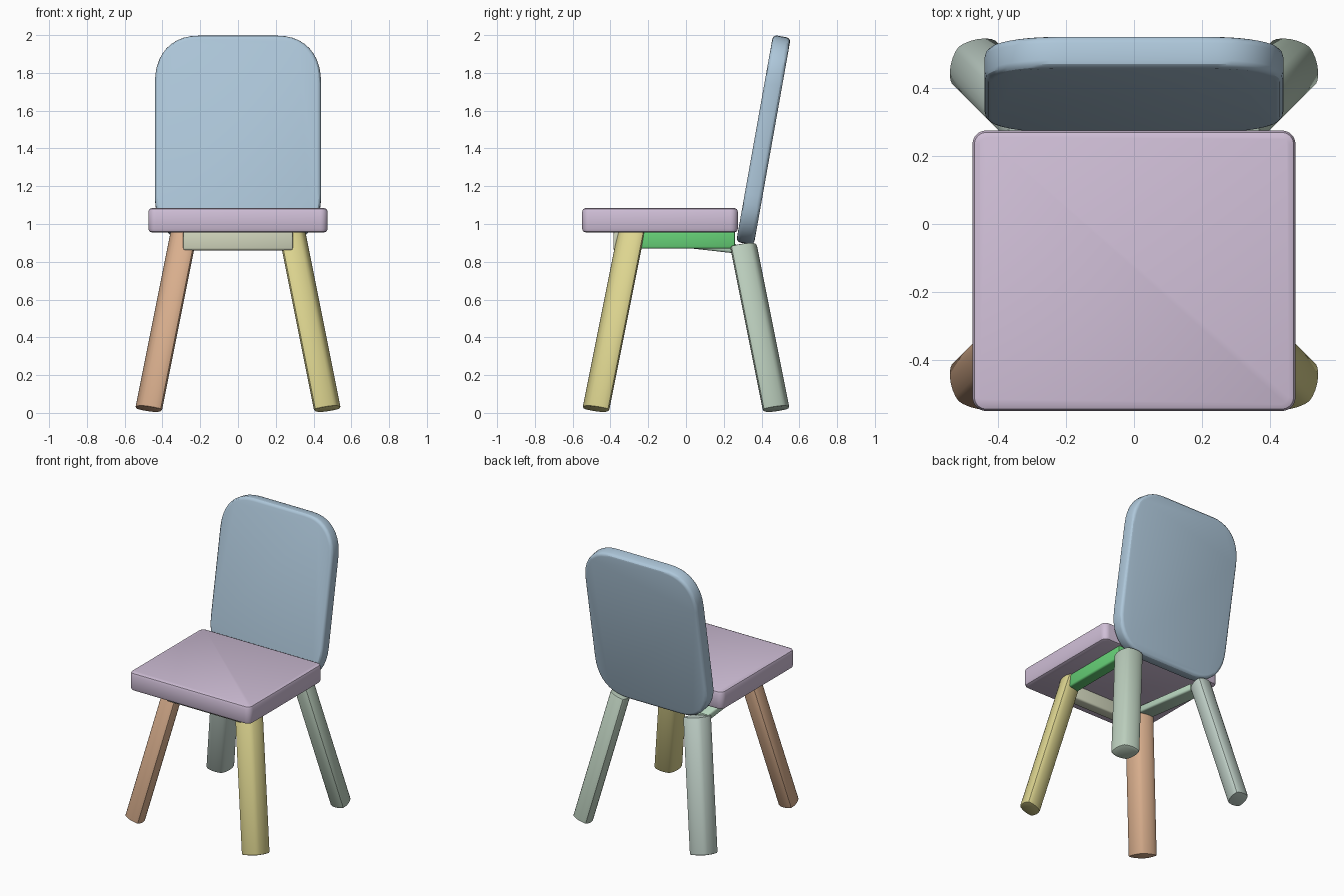
import bpy, bmesh, math
from mathutils import Matrix, Vector

if "Cube" in bpy.data.objects:
    bpy.data.objects.remove(bpy.data.objects["Cube"])


def rounded(w, h, cx, cy, p=2.0, n=6):
    """Rectangle outline with superelliptic corners of size cx by cy."""
    pts = []
    for q in range(4):
        for i in range(n + 1):
            t = math.pi / 2 * (q + i / n)
            c, s = math.cos(t), math.sin(t)
            sx = 1 if q in (0, 3) else -1
            sy = 1 if q in (0, 1) else -1
            pt = (sx * (w / 2 - cx + cx * abs(c) ** (2 / p)),
                  sy * (h / 2 - cy + cy * abs(s) ** (2 / p)))
            if all(math.dist(pt, o) > 1e-4 for o in pts):
                pts.append(pt)
    return pts


def prism(name, outline, z0, z1, matrix, color, bevel=0.01, segments=2):
    """Extrude an outline along local z and soften its end edges."""
    bm = bmesh.new()
    face = bm.faces.new([bm.verts.new((x, y, z0)) for x, y in outline])
    ext = bmesh.ops.extrude_face_region(bm, geom=[face], use_keep_orig=True)
    top = [v for v in ext["geom"] if isinstance(v, bmesh.types.BMVert)]
    bmesh.ops.translate(bm, verts=top, vec=(0, 0, z1 - z0))
    bmesh.ops.recalc_face_normals(bm, faces=bm.faces)
    rims = [e for e in bm.edges if abs(e.verts[0].co.z - e.verts[1].co.z) < 1e-6]
    bmesh.ops.bevel(bm, geom=rims, offset=bevel, segments=segments,
                    profile=0.5, affect='EDGES', clamp_overlap=True)
    bm.transform(matrix)
    bmesh.ops.recalc_face_normals(bm, faces=bm.faces)
    mesh = bpy.data.meshes.new(name)
    bm.to_mesh(mesh)
    bm.free()
    obj = bpy.data.objects.new(name, mesh)
    bpy.context.collection.objects.link(obj)
    mat = bpy.data.materials.new(name + "_paint")
    mat.diffuse_color = (*color, 1)
    mat.use_nodes = True
    mat.node_tree.nodes["Principled BSDF"].inputs["Base Color"].default_value = mat.diffuse_color
    mesh.materials.append(mat)
    bpy.ops.object.select_all(action='DESELECT')
    obj.select_set(True)
    bpy.context.view_layer.objects.active = obj
    bpy.ops.object.shade_smooth_by_angle(angle=math.radians(30))
    return obj


def frame(origin, x_axis, z_axis):
    """Matrix with local z along z_axis and local x near x_axis."""
    z = Vector(z_axis).normalized()
    y = z.cross(Vector(x_axis)).normalized()
    x = y.cross(z)
    m = Matrix((x, y, z)).transposed().to_4x4()
    return Matrix.Translation(origin) @ m


def rail(name, start, end, width, height, color):
    """Straight rail; width is horizontal, height is vertical."""
    a, b = Vector(start), Vector(end)
    d = b - a
    side = d.cross(Vector((0, 0, 1)))
    prism(name, rounded(width, height, 0.012, 0.012, n=3), 0, d.length,
          frame(a, side, d), color, 0.008)


# Seat
prism("seat", rounded(0.95, 0.825, 0.04, 0.04), 0.955, 1.085,
      Matrix.Translation((0, -0.1375, 0)), (0.63, 0.52, 0.68), 0.02)

# Backrest, leaning back
tilt = math.radians(10.1)
prism("backrest", rounded(0.88, 1.113, 0.24, 0.26, 2.3, 10), -0.0475, 0.0475,
      frame((0, 0.41, 1.445), (1, 0, 0), (0, -math.cos(tilt), math.sin(tilt))),
      (0.42, 0.57, 0.70), 0.022, 3)

# Splayed legs
section = rounded(0.18, 0.132, 0.09, 0.066, 1.5, 6)
legs = {
    "front_left_leg": (-1, -1, 0.965, (0.70, 0.43, 0.27)),
    "front_right_leg": (1, -1, 0.965, (0.73, 0.67, 0.28)),
    "back_left_leg": (-1, 1, 0.885, (0.55, 0.66, 0.60)),
    "back_right_leg": (1, 1, 0.885, (0.50, 0.62, 0.51)),
}
for name, (sx, sy, top, color) in legs.items():
    foot = Vector((sx * 0.473, sy * 0.477, 0.02))
    axis = Vector((-sx * 0.2, -sy * 0.2, 1))
    length = (top - foot.z) * axis.length
    prism(name, section, 0, length, frame(foot, (-sy, sx, 0), axis), color, 0.008)

# Rails under the seat
rail("front_rail", (-0.29, -0.347, 0.911), (0.29, -0.347, 0.911), 0.076, 0.1,
     (0.63, 0.66, 0.50))
rail("right_rail", (0.30, -0.31, 0.914), (0.30, 0.26, 0.914), 0.085, 0.09,
     (0.13, 0.62, 0.18))
rail("left_rail", (-0.305, -0.29, 0.932), (-0.305, 0.265, 0.869), 0.11, 0.05,
     (0.50, 0.70, 0.54))
